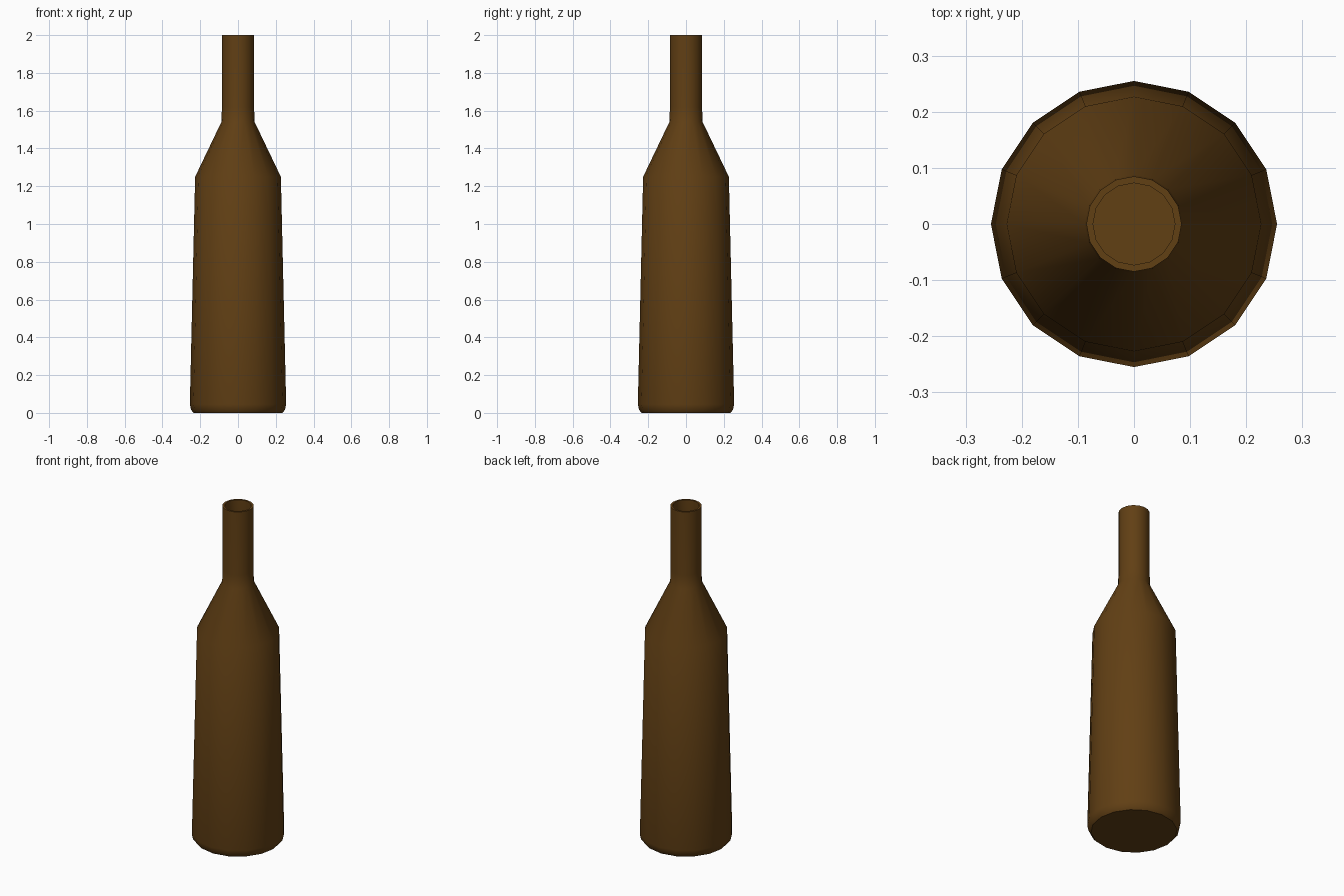
import bpy, bmesh, math

if "Cube" in bpy.data.objects:
    bpy.data.objects.remove(bpy.data.objects["Cube"])

SIDES = 16

# Radius / height profile: base, outer wall, lip, then down the inside
PROFILE = [
    (0.235, 0.0), (0.248, 0.015), (0.255, 0.045), (0.227, 1.25),
    (0.088, 1.54), (0.085, 1.62), (0.085, 2.0),
    (0.073, 2.0), (0.073, 1.54), (0.212, 1.245), (0.238, 0.03),
]


def lathe(name, profile, sides):
    bm = bmesh.new()
    rings = []
    for r, z in profile:
        rings.append([bm.verts.new((r * math.cos(2 * math.pi * i / sides),
                                    r * math.sin(2 * math.pi * i / sides), z))
                      for i in range(sides)])
    for a, b in zip(rings, rings[1:]):
        for i in range(sides):
            j = (i + 1) % sides
            bm.faces.new((a[i], a[j], b[j], b[i]))
    # Close the underside and the inner floor
    bm.faces.new(rings[0][::-1])
    bm.faces.new(rings[-1])
    bmesh.ops.recalc_face_normals(bm, faces=bm.faces)
    mesh = bpy.data.meshes.new(name)
    bm.to_mesh(mesh)
    bm.free()
    obj = bpy.data.objects.new(name, mesh)
    bpy.context.collection.objects.link(obj)
    return obj


# Bottle body with neck
bottle = lathe("bottle", PROFILE, SIDES)

# Brown glass
glass = bpy.data.materials.new("brown_glass")
glass.diffuse_color = (0.12, 0.05, 0.007, 1)
glass.use_nodes = True
glass.node_tree.nodes["Principled BSDF"].inputs["Base Color"].default_value = glass.diffuse_color
bottle.data.materials.append(glass)

bpy.context.view_layer.objects.active = bottle
bottle.select_set(True)
bpy.ops.object.shade_smooth_by_angle(angle=math.radians(40))
